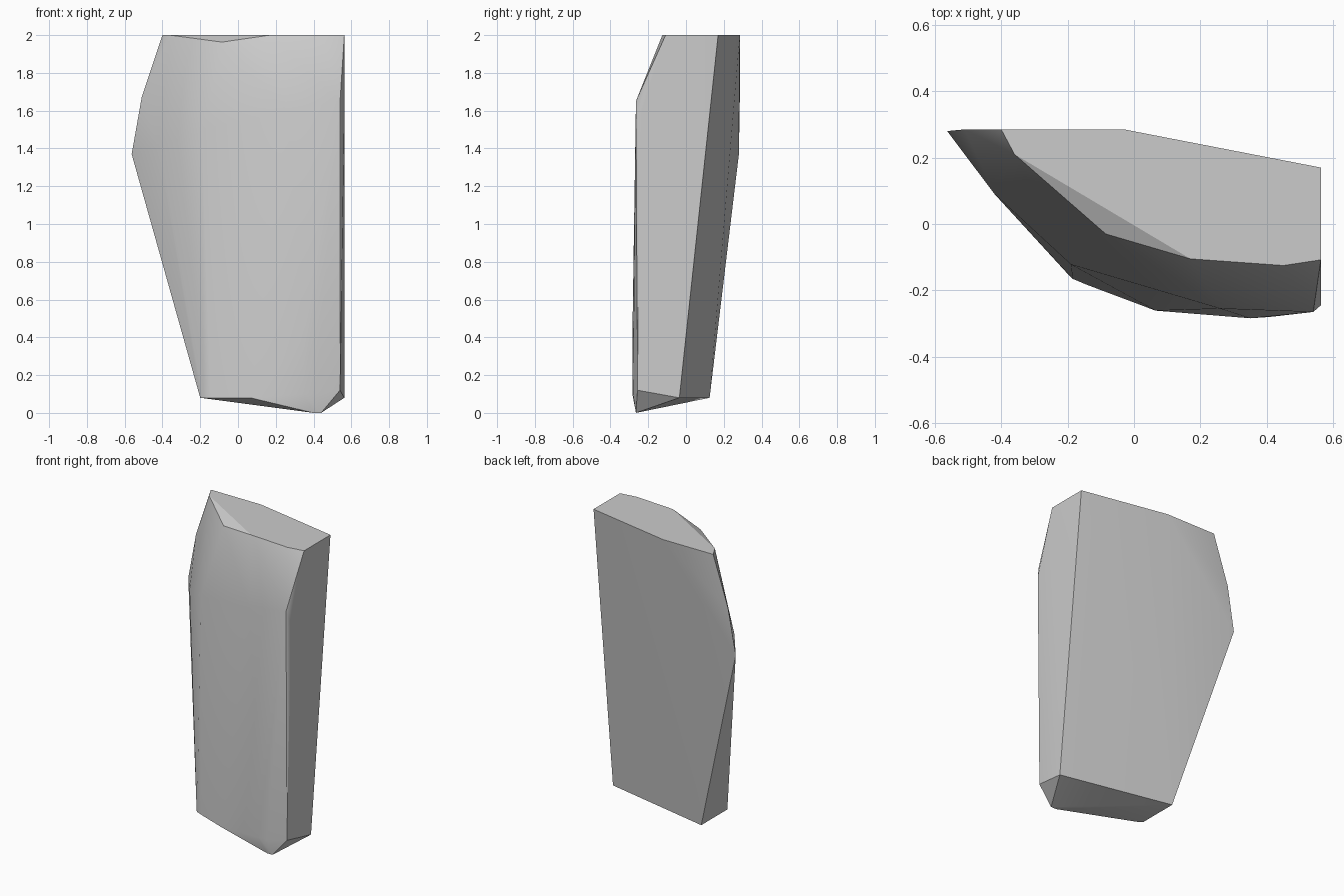
import bpy
import bmesh
import math

default_cube = bpy.data.objects.get("Cube")
if default_cube:
    bpy.data.objects.remove(default_cube, do_unlink=True)


def flat_material(name, colour):
    material = bpy.data.materials.new(name)
    material.use_nodes = True
    material.diffuse_color = colour
    shader = material.node_tree.nodes["Principled BSDF"]
    shader.inputs["Base Color"].default_value = colour
    return material


def hull_object(name, points, material):
    """Wrap the corner points in a closed faceted stone."""
    bm = bmesh.new()
    for point in points:
        bm.verts.new(point)
    result = bmesh.ops.convex_hull(bm, input=bm.verts)
    loose = {v for v in result["geom_interior"] if isinstance(v, bmesh.types.BMVert)}
    bmesh.ops.delete(bm, geom=list(loose), context="VERTS")
    # Merge triangles that lie in one plane into clean facets
    bmesh.ops.dissolve_limit(bm, angle_limit=math.radians(1),
                             verts=bm.verts, edges=bm.edges)
    bmesh.ops.recalc_face_normals(bm, faces=bm.faces)
    mesh = bpy.data.meshes.new(name)
    bm.to_mesh(mesh)
    bm.free()
    mesh.materials.append(material)
    stone = bpy.data.objects.new(name, mesh)
    bpy.context.collection.objects.link(stone)
    return stone


# Flat top, outlined in plan
top_outline = [(-0.4, 0.285), (-0.03, 0.285), (0.563, 0.17), (0.563, -0.108),
               (0.45, -0.125), (0.17, -0.105), (-0.36, 0.21)]
top = [(x, y, 2) for x, y in top_outline]

# Worn front edge and shoulder below the top
shoulder = [(-0.085, -0.03, 1.963), (-0.51, 0.285, 1.67), (-0.563, 0.28, 1.37),
            (-0.42, 0.09, 1.4), (-0.19, -0.122, 1.5), (0.26, -0.255, 1.6),
            (0.54, -0.265, 1.65), (0.563, -0.245, 1.57)]

# Narrow foot with a broken lower corner, standing slightly proud of the shoulder
foot = [(-0.2, 0.125, 0.08), (-0.2, -0.15, 0.08), (-0.185, -0.165, 0.08),
        (-0.145, -0.182, 0.08), (0.065, -0.261, 0.08),
        (0.35, -0.284, 0.1), (0.35, -0.284, 0.4), (0.41, -0.28, 0.1),
        (0.4, -0.265, 0), (0.44, -0.265, 0),
        (0.54, -0.257, 0.12), (0.563, -0.035, 0.08)]

grey_stone = flat_material("grey stone", (0.6, 0.6, 0.6, 1))
rock = hull_object("rock_slab", top + shoulder + foot, grey_stone)

# Soft front, crisp edges at the broken faces
bpy.ops.object.select_all(action="DESELECT")
rock.select_set(True)
bpy.context.view_layer.objects.active = rock
bpy.ops.object.shade_smooth_by_angle(angle=math.radians(28))

# Keep the large faces evenly shaded beside the small chips
even_shading = rock.modifiers.new("even_shading", "WEIGHTED_NORMAL")
even_shading.keep_sharp = True
